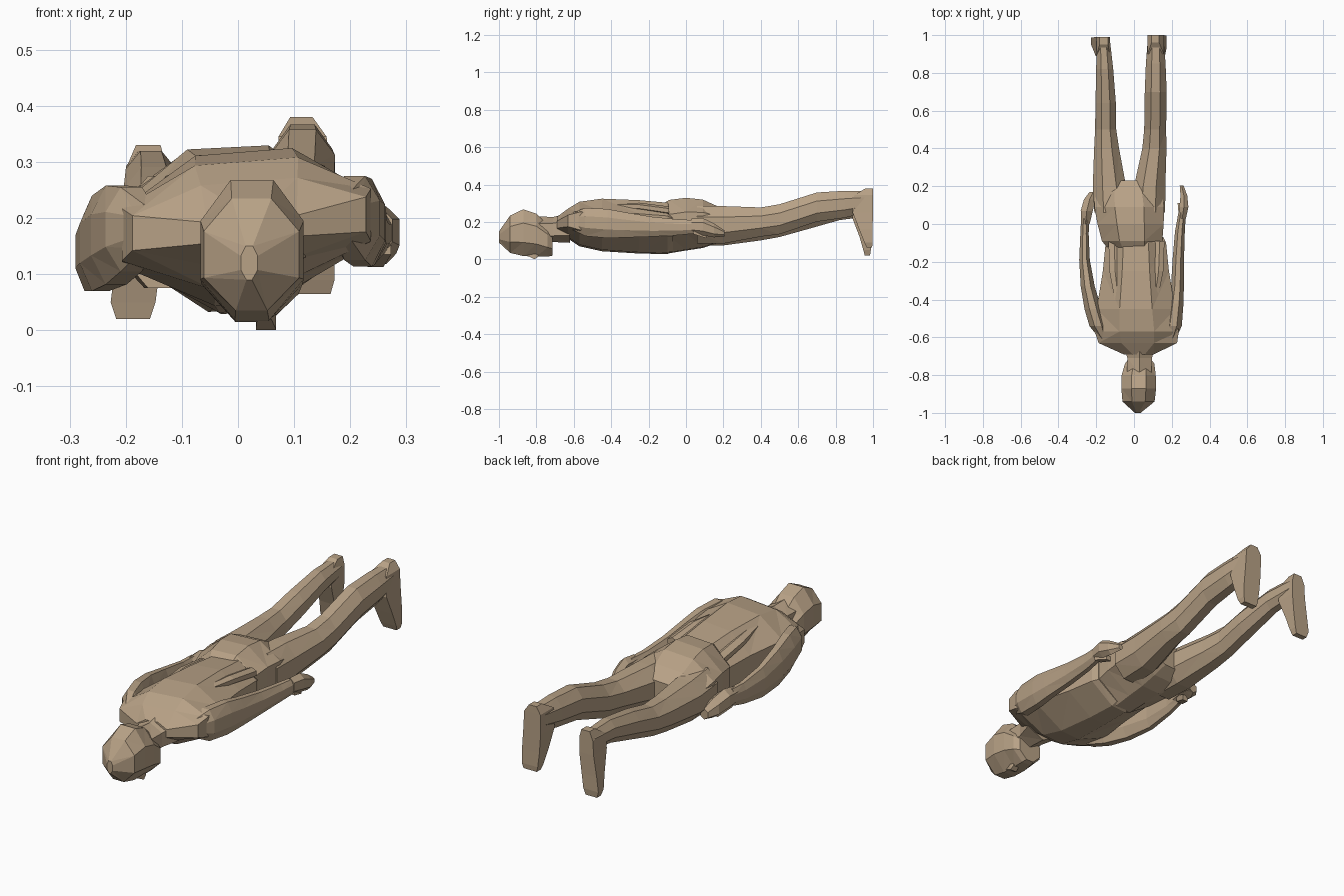
import bpy, bmesh, math

mat = bpy.data.materials.new("tan_clay")
mat.diffuse_color = (0.48, 0.36, 0.24, 1)


def loft(name, rings, axis="y", sides=8, tilt=0.0, taper=1.0):
    """Skin rings of (position, centre_a, centre_b, half_a, half_b) along y or z.
    tilt leans each ring sideways; taper narrows its lower half."""
    bm = bmesh.new()
    loops = []
    k = 1 / math.cos(math.pi / sides)
    for p, ca, cb, ha, hb in rings:
        loop = []
        for i in range(sides):
            t = 2 * math.pi * (i + 0.5) / sides
            a, b = ha * k * math.cos(t), hb * k * math.sin(t)
            if b < -hb * 0.9:
                a *= taper
            b += tilt * a
            co = (ca + a, p, cb + b) if axis == "y" else (ca + a, cb + b, p)
            loop.append(bm.verts.new(co))
        loops.append(loop)
    for r, s in zip(loops, loops[1:]):
        for i in range(sides):
            j = (i + 1) % sides
            bm.faces.new((r[i], r[j], s[j], s[i]))
    bm.faces.new(loops[0])
    bm.faces.new(loops[-1])
    bmesh.ops.triangulate(bm, faces=[f for f in bm.faces if len(f.verts) == 4])
    bmesh.ops.recalc_face_normals(bm, faces=bm.faces)
    me = bpy.data.meshes.new(name)
    bm.to_mesh(me)
    bm.free()
    me.materials.append(mat)
    ob = bpy.data.objects.new(name, me)
    bpy.context.collection.objects.link(ob)
    return ob


# Head, face down
loft("head", [(-1.0, .02, .12, .015, .03), (-.94, .024, .135, .085, .10),
              (-.87, .025, .143, .092, .125), (-.80, .025, .13, .09, .115),
              (-.74, .03, .10, .078, .085), (-.715, .03, .085, .06, .065)],
     taper=.8)
loft("nose", [(-.87, .045, .04, .01, .01), (-.81, .05, .022, .018, .021),
              (-.79, .05, .03, .015, .015)], sides=4)
loft("neck", [(-.79, .028, .155, .065, .065), (-.71, .03, .16, .065, .058),
              (-.62, .03, .17, .09, .07)], sides=6)

# Torso with jacket hem overlapping the hips
loft("torso", [(-.69, .025, .18, .08, .045), (-.63, .02, .19, .208, .075),
               (-.57, .015, .188, .222, .113), (-.45, .01, .183, .208, .135),
               (-.25, .01, .173, .175, .138), (-.10, .01, .165, .16, .133),
               (-.07, .01, .16, .145, .115)], tilt=.08, taper=.6)
loft("hips", [(-.14, 0, .165, .13, .12), (-.09, -.01, .175, .16, .14),
              (0, -.018, .188, .175, .138), (.09, -.025, .19, .185, .126),
              (.17, -.03, .185, .175, .095), (.23, -.03, .18, .12, .055)],
     tilt=.05, taper=.65)

# Legs
loft("left_leg", [(.06, -.125, .175, .085, .10), (.20, -.13, .17, .088, .095),
                  (.40, -.145, .18, .066, .078), (.50, -.15, .19, .056, .07),
                  (.64, -.15, .225, .054, .066), (.82, -.155, .265, .045, .055),
                  (.97, -.163, .275, .036, .045)])
loft("right_leg", [(.06, .075, .185, .09, .10), (.20, .083, .185, .083, .10),
                   (.40, .108, .20, .064, .078), (.50, .112, .215, .058, .08),
                   (.70, .115, .28, .058, .078), (.85, .115, .295, .052, .072),
                   (.98, .115, .31, .042, .055)])

# Feet pointing down, flat soles at the back
loft("left_foot", [(.33, -.16, .97, .022, .02), (.29, -.163, .94, .036, .05),
                   (.22, -.165, .94, .038, .05), (.12, -.178, .958, .04, .03),
                   (.05, -.187, .968, .04, .02), (.02, -.187, .97, .03, .014)],
     axis="z", sides=4)
loft("right_foot", [(.38, .113, .98, .02, .02), (.345, .115, .95, .043, .05),
                    (.25, .118, .945, .046, .054), (.16, .125, .962, .046, .036),
                    (.09, .13, .976, .042, .022), (.065, .13, .98, .035, .015)],
     axis="z", sides=4)

# Arms along the flanks, starting inside the shoulders
loft("left_arm", [(-.61, -.16, .185, .02, .04), (-.54, -.19, .18, .046, .075),
                  (-.45, -.217, .17, .045, .088), (-.33, -.245, .155, .037, .085),
                  (-.19, -.262, .14, .028, .07), (-.05, -.262, .14, .022, .05),
                  (.03, -.258, .15, .022, .04)])
loft("right_arm", [(-.61, .19, .205, .03, .045), (-.54, .208, .20, .045, .075),
                   (-.42, .222, .192, .04, .078), (-.33, .23, .185, .034, .068),
                   (-.18, .235, .175, .03, .053), (-.04, .243, .172, .026, .042),
                   (.06, .255, .175, .02, .035)])

# Hands and thumbs
loft("left_hand", [(0, -.257, .15, .022, .036), (.07, -.25, .15, .032, .045),
                   (.13, -.235, .13, .03, .04), (.17, -.215, .11, .02, .022)],
     sides=6)
loft("right_hand", [(.03, .255, .178, .02, .035), (.09, .264, .175, .024, .04),
                    (.15, .264, .155, .018, .032), (.205, .252, .14, .01, .014)],
     sides=6)
loft("left_thumb", [(.03, -.25, .12, .018, .015), (.10, -.225, .09, .014, .014)],
     sides=4)
loft("right_thumb", [(.04, .255, .15, .018, .015), (.11, .245, .125, .014, .012)],
     sides=4)

# Soft folds running down the back of the jacket
for side, x, w in (("left", -.10, .03), ("right", .13, .025)):
    loft(side + "_back_fold", [(-.52, x * .7, .288, .01, .01),
                               (-.25, x, .272 + x * .08, w, .018),
                               (-.09, x * 1.05, .25 + x * .08, w, .02)], sides=6)
